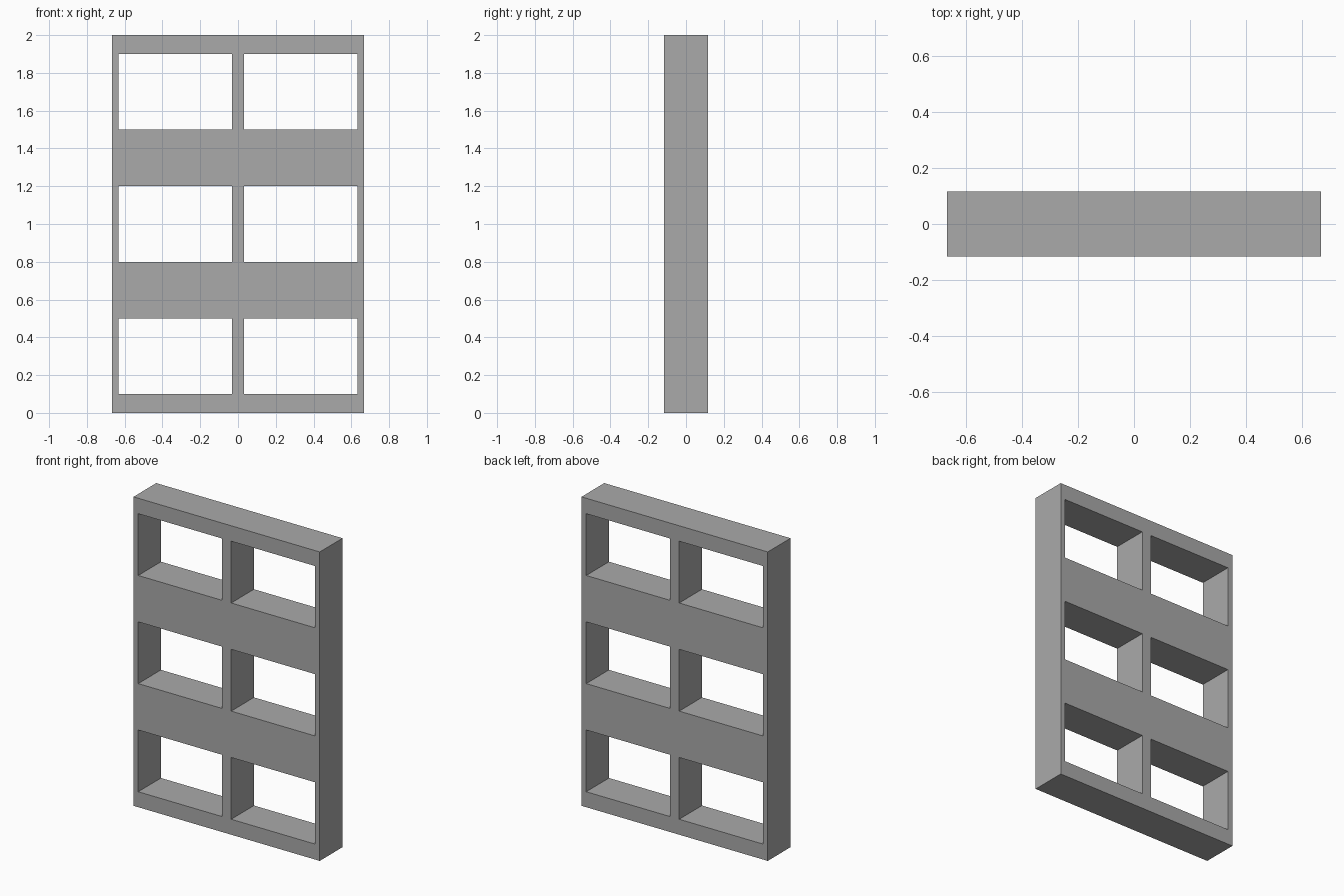
import bpy
import bmesh

default = bpy.data.objects.get("Cube")
if default:
    bpy.data.objects.remove(default, do_unlink=True)

# Single painted finish
grey = bpy.data.materials.new("plain grey")
grey.use_nodes = True
colour = (0.4, 0.4, 0.4, 1.0)
grey.diffuse_color = colour
grey.node_tree.nodes["Principled BSDF"].inputs["Base Color"].default_value = colour

DEPTH = 0.233
EDGE_X = [-0.667, -0.633, -0.033, 0.033, 0.633, 0.667]
EDGE_Z = [0, 0.1, 0.5, 0.8, 1.2, 1.5, 1.9, 2]

# Front lattice: every cell is solid except where an odd column meets an odd row
bm = bmesh.new()
grid = [[bm.verts.new((x, -DEPTH / 2, z)) for x in EDGE_X] for z in EDGE_Z]
for row in range(len(EDGE_Z) - 1):
    for col in range(len(EDGE_X) - 1):
        if row % 2 and col % 2:
            continue
        low, high = grid[row], grid[row + 1]
        bm.faces.new((low[col], low[col + 1], high[col + 1], high[col]))

# Give the lattice its depth, keeping the front faces
result = bmesh.ops.extrude_face_region(bm, geom=bm.faces[:], use_keep_orig=True)
back = [v for v in result["geom"] if isinstance(v, bmesh.types.BMVert)]
bmesh.ops.translate(bm, verts=back, vec=(0, DEPTH, 0))
bmesh.ops.recalc_face_normals(bm, faces=bm.faces[:])

mesh = bpy.data.meshes.new("window_frame")
bm.to_mesh(mesh)
bm.free()
mesh.materials.append(grey)
frame = bpy.data.objects.new("window_frame", mesh)
bpy.context.collection.objects.link(frame)
